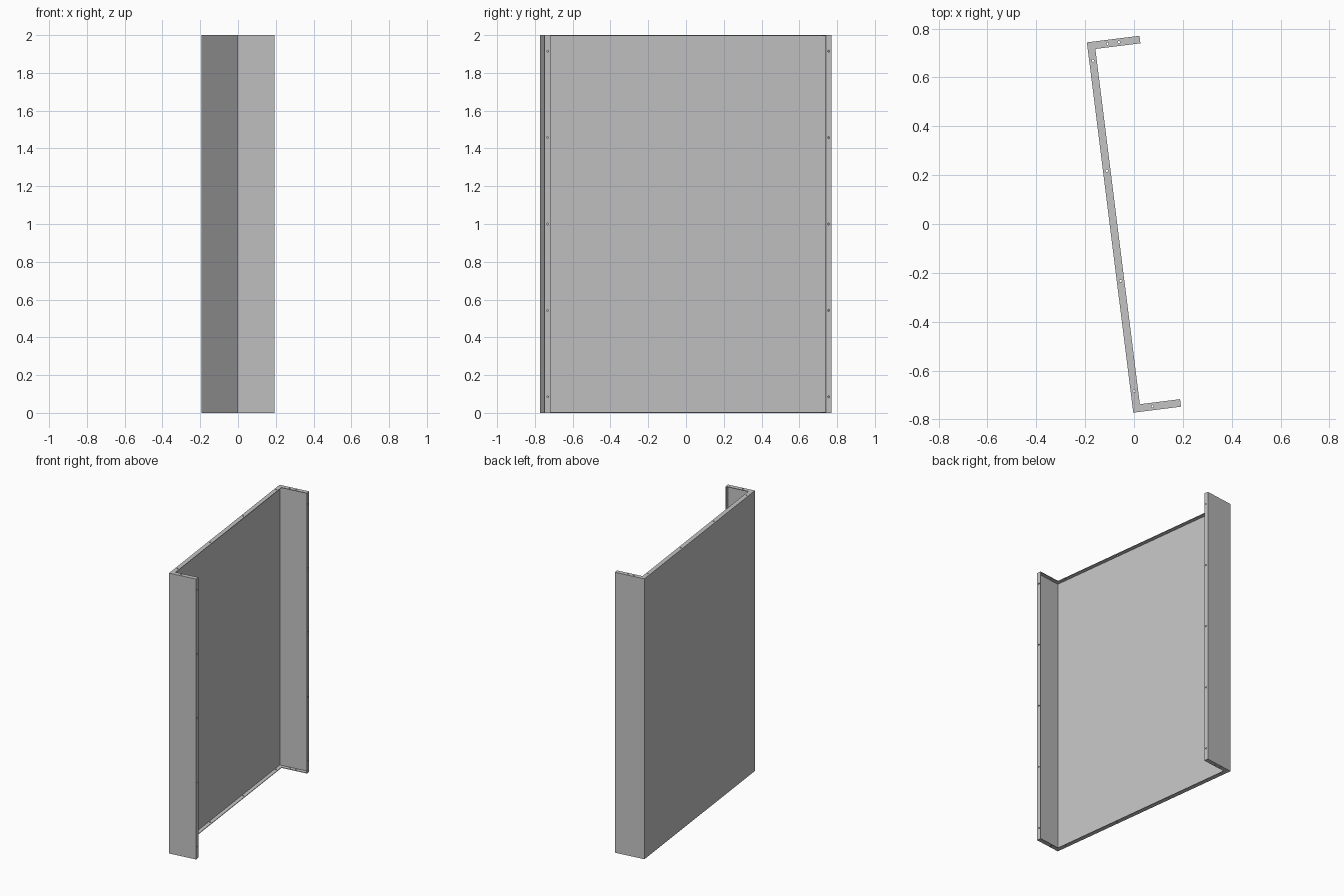
import bpy, bmesh, math
from mathutils import Matrix, Vector

if "Cube" in bpy.data.objects:
    bpy.data.objects.remove(bpy.data.objects["Cube"])

H, L = 2.0, 1.528            # panel height and length
FRONT, BACK = 0.197, 0.217   # flange depths
LIP, T = 0.031, 0.004        # folded lip width, sheet thickness
HOLE = 0.005                 # hole radius
FRAME = Matrix.Translation((-0.003, -0.7725, 0)) @ Matrix.Rotation(math.radians(7.14), 4, 'Z')

steel = bpy.data.materials.new("sheet grey")
steel.use_nodes = True
grey = (0.55, 0.55, 0.55, 1)
steel.diffuse_color = grey
steel.node_tree.nodes["Principled BSDF"].inputs["Base Color"].default_value = grey


def make_object(name, bm):
    bmesh.ops.recalc_face_normals(bm, faces=bm.faces)
    mesh = bpy.data.meshes.new(name)
    bm.to_mesh(mesh)
    bm.free()
    mesh.materials.append(steel)
    obj = bpy.data.objects.new(name, mesh)
    obj.matrix_world = FRAME
    bpy.context.collection.objects.link(obj)
    return obj


def plate(name, outline, z0, z1):
    """Extrude a plan outline between two heights."""
    bm = bmesh.new()
    face = bm.faces.new([bm.verts.new((x, y, z0)) for x, y in outline])
    up = bmesh.ops.extrude_face_region(bm, geom=[face])["geom"]
    verts = [v for v in up if isinstance(v, bmesh.types.BMVert)]
    bmesh.ops.translate(bm, verts=verts, vec=(0, 0, z1 - z0))
    return make_object(name, bm)


def rect(x0, x1, y0, y1):
    return [(x0, y0), (x1, y0), (x1, y1), (x0, y1)]


def drill(obj, points, axis):
    """Cut round holes through a lip along the given axis."""
    bm = bmesh.new()
    turn = Vector((0, 0, 1)).rotation_difference(Vector(axis)).to_matrix().to_4x4()
    for p in points:
        bmesh.ops.create_cone(bm, cap_ends=True, segments=12, radius1=HOLE, radius2=HOLE,
                              depth=T * 4, matrix=Matrix.Translation(p) @ turn)
    cutter = make_object("hole_cutter", bm)
    cutter.hide_render = True
    mod = obj.modifiers.new("holes", 'BOOLEAN')
    mod.operation, mod.solver, mod.object = 'DIFFERENCE', 'EXACT', cutter
    bpy.context.view_layer.objects.active = obj
    bpy.ops.object.modifier_apply(modifier=mod.name)
    bpy.data.objects.remove(cutter)


# Upright sheets, fitted between the top and bottom lips
plate("main_panel", rect(0, T, 0, L), T, H - T)
plate("front_flange", rect(T, FRONT, 0, T), T, H - T)
plate("back_flange", rect(T, BACK, L - T, L), T, H - T)

# Inward lips on the free ends of both flanges
rows = [0.085 + i * 0.4575 for i in range(5)]
for name, depth, y0, y1 in (("front_end_lip", FRONT, T, LIP),
                            ("back_end_lip", BACK, L - LIP, L - T)):
    lip = plate(name, rect(depth - T, depth, y0, y1), T, H - T)
    mid = LIP / 2 if y0 < 1 else L - LIP / 2
    drill(lip, [(depth - T / 2, mid, z) for z in rows], (1, 0, 0))

# Top and bottom lips follow the whole channel outline
channel = [(0, 0), (FRONT, 0), (FRONT, LIP), (LIP, LIP),
           (LIP, L - LIP), (BACK, L - LIP), (BACK, L), (0, L)]
m = LIP / 2
spots = [(m, 0.087 + i * 0.4545) for i in range(4)]
spots += [(0.081, m), (0.083, L - m), (0.13, L - m)]
for name, z in (("bottom_lip", 0), ("top_lip", H - T)):
    lip = plate(name, channel, z, z + T)
    drill(lip, [(x, y, z + T / 2) for x, y in spots], (0, 0, 1))
